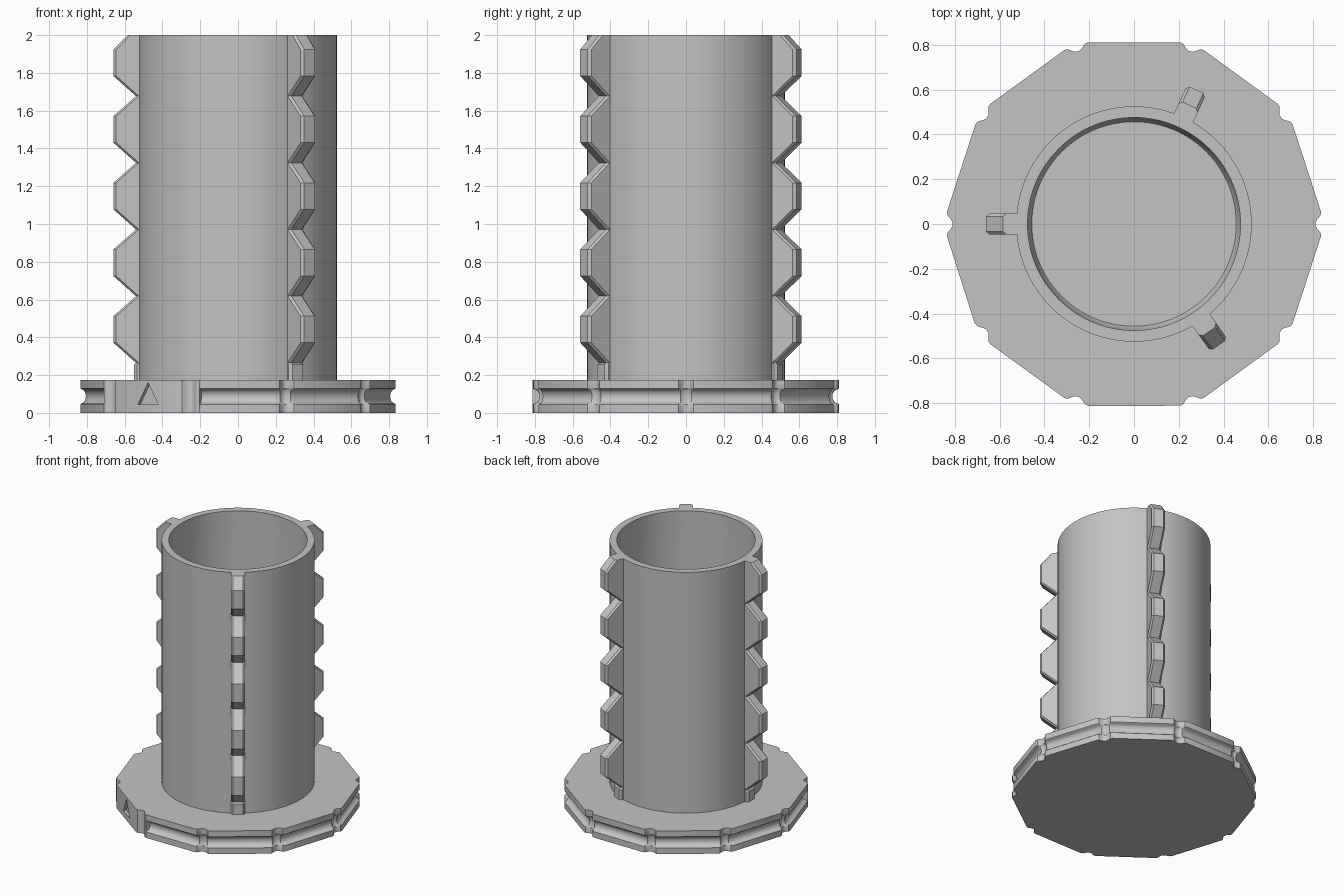
import bpy, bmesh, math
from mathutils import Matrix, Vector

if "Cube" in bpy.data.objects:
    bpy.data.objects.remove(bpy.data.objects["Cube"])

grey = bpy.data.materials.new("plain grey")
grey.diffuse_color = (0.55, 0.55, 0.55, 1)
grey.use_nodes = True
grey.node_tree.nodes["Principled BSDF"].inputs["Base Color"].default_value = grey.diffuse_color


def finish(bm, name):
    bmesh.ops.recalc_face_normals(bm, faces=bm.faces)
    me = bpy.data.meshes.new(name)
    bm.to_mesh(me)
    bm.free()
    me.materials.append(grey)
    ob = bpy.data.objects.new(name, me)
    bpy.context.collection.objects.link(ob)
    return ob


def loft(rings, name):
    """Join closed rings of equal length and cap both ends."""
    bm = bmesh.new()
    loops = [[bm.verts.new(p) for p in ring] for ring in rings]
    n = len(loops[0])
    for a, b in zip(loops, loops[1:]):
        for i in range(n):
            j = (i + 1) % n
            bm.faces.new((a[i], a[j], b[j], b[i]))
    bm.faces.new(loops[0])
    bm.faces.new(loops[-1])
    return finish(bm, name)


def activate(ob):
    bpy.ops.object.select_all(action='DESELECT')
    ob.select_set(True)
    bpy.context.view_layer.objects.active = ob


def smooth(ob, angle=30):
    activate(ob)
    bpy.ops.object.shade_smooth_by_angle(angle=math.radians(angle))


# Base: ten-sided plate, notched corners, rounded groove on nine sides
APOTHEM, HEIGHT = 0.813, 0.175
NOTCH = {0: 0.81, 0.01: 0.811, 0.02: 0.816, 0.03: 0.825, 0.04: 0.834, 0.055: 0.836}
PLAIN = (212, 256)

angles = []
for k in range(10):
    for s in NOTCH:
        for sign in ((1, -1) if s else (1,)):
            angles.append((k * 36 + sign * math.degrees(s / 0.83), s))
for a in PLAIN:
    angles += [(a - 0.02, None), (a + 0.02, None)]
angles = sorted((a % 360, s) for a, s in angles)


def outline(z, depth):
    ring = []
    for deg, s in angles:
        d = 0 if PLAIN[0] < deg < PLAIN[1] else depth
        off = math.radians((deg % 36) - 18)
        r = (APOTHEM - d) / math.cos(off)
        if s is not None:
            r = min(r, NOTCH[s] - 0.4 * d)
        t = math.radians(deg)
        ring.append((r * math.cos(t), r * math.sin(t), z))
    return ring


def circle(r, z, degs):
    return [(r * math.cos(math.radians(a)), r * math.sin(math.radians(a)), z) for a in degs]


base_degs = [a for a, s in angles]
rings = [outline(0, 0), outline(0.045, 0)]
for i in range(9):
    t = math.pi * i / 8
    rings.append(outline(0.0875 - 0.038 * math.cos(t), 0.008 + 0.03 * math.sin(t)))
rings += [outline(0.13, 0), outline(HEIGHT, 0),
          circle(0.5, HEIGHT, base_degs), circle(0.5, 0.04, base_degs)]
base = loft(rings, "base_plate")

# Triangular marker sunk into the plain side
bm = bmesh.new()
bmesh.ops.create_cone(bm, cap_ends=True, segments=3, radius1=0.077, radius2=0.077, depth=0.05)
top = max(bm.verts, key=lambda v: v.co.xy.length).co.copy()
turn = math.pi / 2 - max((math.atan2(v.co.y, v.co.x) for v in bm.verts))
out = Vector((math.cos(math.radians(234)), math.sin(math.radians(234)), 0))
up = Vector((0, 0, 1))
side = up.cross(out)
frame = Matrix((side, up, out)).transposed().to_4x4()
frame.translation = out * APOTHEM + up * 0.083
bm.transform(frame @ Matrix.Rotation(turn, 4, 'Z'))
cutter = finish(bm, "marker_cutter")
cutter.hide_render = True
mod = base.modifiers.new("marker", 'BOOLEAN')
mod.operation = 'DIFFERENCE'
mod.solver = 'EXACT'
mod.object = cutter
activate(base)
bpy.ops.object.modifier_apply(modifier=mod.name)
bpy.data.objects.remove(cutter)
smooth(base)

# Tube: open at the top, rounded floor inside
degs = [i * 360 / 96 for i in range(96)]
FILLET, FLOOR, INNER = 0.18, 0.06, 0.475
profile = [(0.525, 0.16), (0.525, 2.0), (INNER, 2.0)]
for i in range(11):
    t = math.pi / 2 * i / 10
    profile.append((INNER - FILLET + FILLET * math.cos(t), FLOOR + FILLET - FILLET * math.sin(t)))
smooth(loft([circle(r, z, degs) for r, z in profile], "tube"))

# Ribs: three toothed strips with chamfered outer edges
PITCH, VALLEY, TIP, ROOT = 0.353, 0.54, 0.66, 0.49
teeth = [(0.55, 0.16), (0.55, 0.255)]
for i in range(5):
    z = 0.265 + i * PITCH
    teeth += [(VALLEY, z), (TIP, z + 0.107), (TIP, z + 0.247)]
teeth.append((0.585, 2.0))


def rib_ring(t, inset):
    pts = [(r - inset, t, z) for r, z in teeth]
    return pts + [(ROOT, t, 2.0), (ROOT, t, 0.16)]


for name, deg in (("left_rib", 180), ("back_rib", 65), ("front_rib", -55)):
    rib = loft([rib_ring(-0.047, 0.015), rib_ring(-0.034, 0),
                rib_ring(0.034, 0), rib_ring(0.047, 0.015)], name)
    rib.data.transform(Matrix.Rotation(math.radians(deg), 4, 'Z'))
